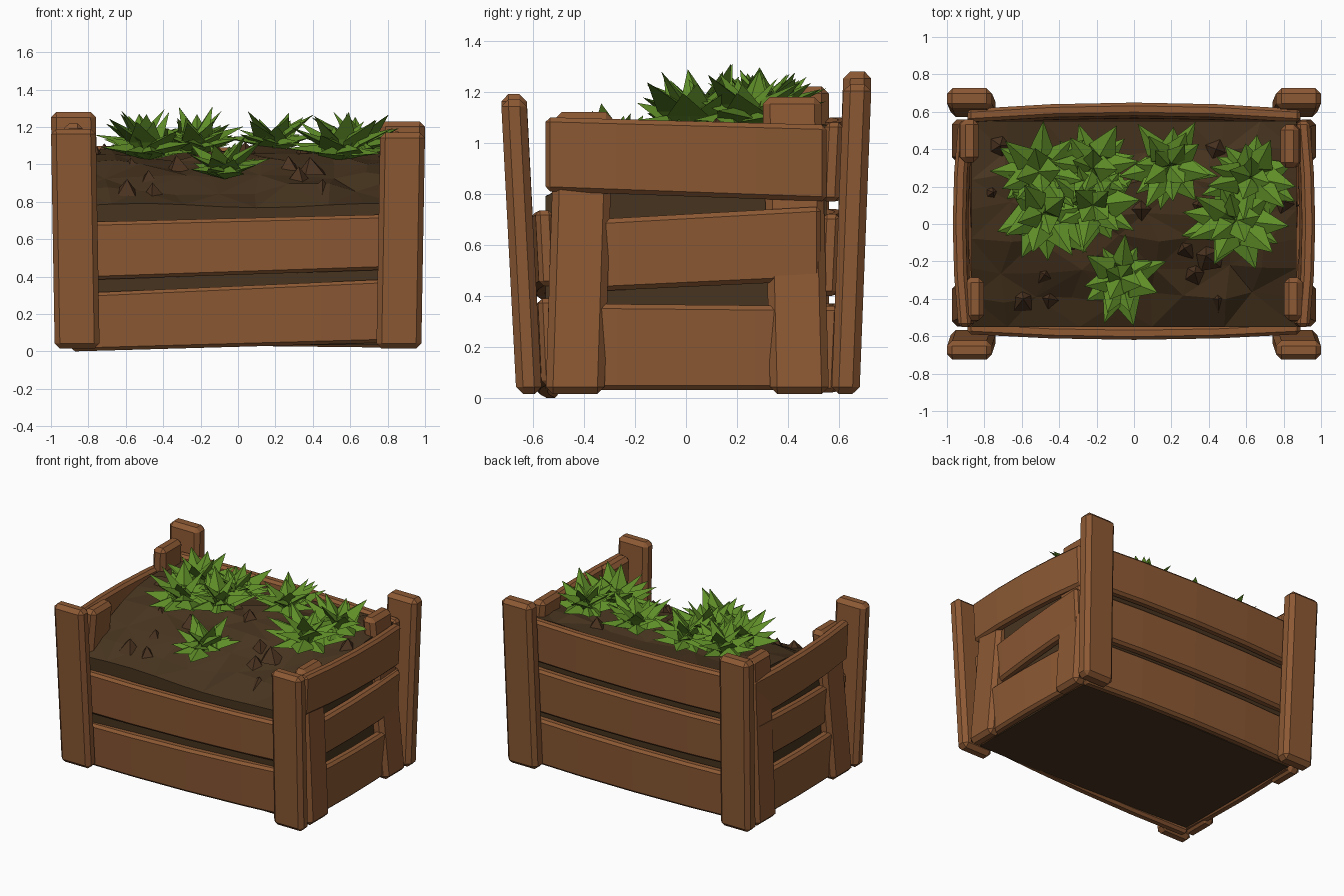
import bpy, bmesh, math, random
from mathutils import Vector

random.seed(7)
cube = bpy.data.objects.get("Cube")
if cube:
    bpy.data.objects.remove(cube, do_unlink=True)


def material(name, color):
    m = bpy.data.materials.new(name)
    m.use_nodes = True
    m.diffuse_color = (*color, 1)
    m.node_tree.nodes["Principled BSDF"].inputs["Base Color"].default_value = (*color, 1)
    return m


WOOD = material("warm brown wood", (0.265, 0.1, 0.034))
SOIL = material("dark soil", (0.063, 0.034, 0.0135))
CLOD = material("reddish soil clods", (0.07, 0.033, 0.0145))
LEAF = material("leaf green", (0.115, 0.27, 0.021))


def finish(name, bm, mat, bevel=0):
    bmesh.ops.recalc_face_normals(bm, faces=bm.faces)
    mesh = bpy.data.meshes.new(name)
    bm.to_mesh(mesh)
    bm.free()
    mesh.materials.append(mat)
    ob = bpy.data.objects.new(name, mesh)
    bpy.context.collection.objects.link(ob)
    if bevel:
        mod = ob.modifiers.new("chamfer", 'BEVEL')
        mod.width = bevel
        mod.segments = 1
        mod.limit_method = 'ANGLE'
        mod.angle_limit = math.radians(50)


def loft(bm, rings):
    """Skin equal rings of points and cap both ends."""
    loops = [[bm.verts.new(p) for p in ring] for ring in rings]
    n = len(loops[0])
    for a, b in zip(loops, loops[1:]):
        for i in range(n):
            bm.faces.new((a[i], a[(i + 1) % n], b[(i + 1) % n], b[i]))
    bm.faces.new(loops[0])
    bm.faces.new(loops[-1])


def post(name, foot, head, wx, wy):
    """Leaning chamfered post between the centres of its two ends."""
    bm = bmesh.new()
    corners = ((-1, -1), (1, -1), (1, 1), (-1, 1))
    loft(bm, [[(c[0] + sx * wx / 2, c[1] + sy * wy / 2, c[2]) for sx, sy in corners]
              for c in (foot, head)])
    finish(name, bm, WOOD, 0.028)


def board(name, side, half, outs, bow, start, end, lean=0.015):
    """Bowed plank; outs, start and end give its outer offset and heights at each end."""
    bm = bmesh.new()
    rings = []
    for i in range(5):
        t = i / 4
        out = outs[0] + (outs[1] - outs[0]) * t + bow * (1 - (2 * t - 1) ** 2)
        low, high = (a + (b - a) * t for a, b in zip(start, end))
        u = half * (2 * t - 1)
        ring = []
        for d, z in ((out - 0.07, low), (out, low), (out + lean, high), (out + lean - 0.07, high)):
            ring.append({"front": (u, -d, z), "back": (u, d, z),
                         "left": (d, u, z), "right": (-d, u, z)}[side])
        rings.append(ring)
    loft(bm, rings)
    finish(name, bm, WOOD, 0.018)


# Corner posts, leaning outwards
for side, s, front_top, back_top in (("right", -1, 1.19, 1.28), ("left", 1, 1.17, 1.23)):
    post(f"front_{side}_post", (s * 0.86, -0.615, 0.015), (s * 0.88, -0.675, front_top), 0.24, 0.1)
    post(f"back_{side}_post", (s * 0.86, 0.625, 0.015), (s * 0.88, 0.672, back_top), 0.24, 0.11)

# Short side posts, leaning inwards
post("right_side_front_post", (-0.925, -0.435, 0.015), (-0.85, -0.4, 1.1), 0.1, 0.23)
post("right_side_back_post", (-0.925, 0.445, 0.015), (-0.88, 0.445, 1.22), 0.1, 0.23)
post("left_side_front_post", (0.925, -0.435, 0.015), (0.85, -0.4, 1.12), 0.1, 0.23)
post("left_side_back_post", (0.925, 0.445, 0.015), (0.83, 0.415, 1.18), 0.1, 0.23)

# Front planks: the top one is missing
board("front_lower_plank", "front", 0.89, (0.565, 0.565), 0.03, (0.0, 0.31), (0.05, 0.39))
board("front_upper_plank", "front", 0.89, (0.575, 0.575), 0.03, (0.38, 0.69), (0.44, 0.735))

# Back planks
board("back_lower_plank", "back", 0.89, (0.585, 0.585), 0.03, (0.04, 0.37), (0.02, 0.36))
board("back_middle_plank", "back", 0.89, (0.59, 0.59), 0.03, (0.43, 0.74), (0.40, 0.72))
board("back_upper_plank", "back", 0.89, (0.60, 0.60), 0.035, (0.79, 1.1), (0.77, 1.08))

# Side planks
for side in ("left", "right"):
    board(f"{side}_lower_plank", side, 0.54, (0.92, 0.92), 0.02, (0.03, 0.37), (0.03, 0.36))
    board(f"{side}_middle_plank", side, 0.53, (0.88, 0.935), 0.02, (0.41, 0.69), (0.46, 0.75))
    board(f"{side}_upper_plank", side, 0.55, (0.925, 0.925), 0.03, (0.81, 1.1), (0.77, 1.07))


def soil_height(x, y):
    t = min(1, max(0, (y + 0.55) / 0.8))
    return 0.78 + 0.28 * math.sin(t * math.pi / 2) + 0.02 * math.sin(5 * x + 1) * math.cos(4 * y)


# Soil: faceted mound sloping down to the open front
bm = bmesh.new()
NX, NY = 9, 7
top = []
for j in range(NY + 1):
    row = []
    for i in range(NX + 1):
        x, y = -0.87 + 1.74 * i / NX, -0.55 + 1.1 * j / NY
        z = soil_height(x, y)
        if 0 < i < NX and 0 < j < NY:
            x += random.uniform(-0.05, 0.05)
            y += random.uniform(-0.04, 0.04)
            z += random.uniform(-0.03, 0.035)
        row.append(bm.verts.new((x, y, z)))
    top.append(row)
for j in range(NY):
    for i in range(NX):
        a, b, c, d = top[j][i], top[j][i + 1], top[j + 1][i + 1], top[j + 1][i]
        for tri in (((a, b, c), (a, c, d)) if (i + j) % 2 else ((a, b, d), (b, c, d))):
            bm.faces.new(tri)
rim = (top[0] + [r[-1] for r in top[1:]] + top[-1][-2::-1] + [r[0] for r in top[-2:0:-1]])
base = [bm.verts.new((v.co.x, v.co.y, 0.035)) for v in rim]
for i in range(len(rim)):
    k = (i + 1) % len(rim)
    bm.faces.new((rim[i], rim[k], base[k], base[i]))
bm.faces.new(base)
finish("soil", bm, SOIL)

# Clods of earth: small crooked pyramids
bm = bmesh.new()
spots = [(-0.56, -0.08), (-0.6, -0.4), (-0.48, -0.27), (-0.45, -0.4), (-0.32, -0.08), (0.28, -0.13),
         (0.32, -0.26), (0.44, -0.4), (0.44, 0.4), (0.04, 0.08), (-0.77, 0.17), (0.4, -0.17),
         (-0.72, 0.42), (0.8, 0.12), (-0.12, 0.15), (0.35, 0.1)]
for x, y in spots:
    r = random.uniform(0.05, 0.09)
    z = soil_height(x, y)
    n = random.choice((4, 5))
    turn = random.random() * 6
    ring = [bm.verts.new((x + r * math.cos(turn + k * math.tau / n),
                          y + r * math.sin(turn + k * math.tau / n), z - 0.03)) for k in range(n)]
    tip = bm.verts.new((x + random.uniform(-0.02, 0.02), y, z + r * 0.75))
    for k in range(n):
        bm.faces.new((ring[k], ring[(k + 1) % n], tip))
    bm.faces.new(ring)
finish("soil_clods", bm, CLOD)


def leaf(bm, root, heading, rise, length, width):
    """Pointed leaf folded along its midrib, with a closed keel underneath."""
    flat = Vector((math.cos(heading), math.sin(heading), 0))
    ahead = flat * math.cos(rise) + Vector((0, 0, math.sin(rise)))
    across = Vector((-flat.y, flat.x, 0))
    up = ahead.cross(across)
    mid = root + ahead * length * 0.42
    r, tip, left, right, rib = (bm.verts.new(p) for p in (
        root, root + ahead * length - up * length * 0.1,
        mid + across * width / 2, mid - across * width / 2, mid + up * width * 0.3))
    for f in ((r, rib, left), (r, right, rib), (left, rib, tip), (rib, right, tip),
              (r, left, right), (left, tip, right)):
        bm.faces.new(f)


# Leafy plants: a spreading ring, a middle ring and an upright crown of broad leaves
plants = [(-0.5, 0.28, 0.29), (-0.48, 0.06, 0.31), (-0.22, 0.3, 0.28), (-0.22, 0.1, 0.29),
          (0.19, 0.31, 0.28), (0.63, 0.25, 0.29), (0.55, 0.02, 0.3), (-0.07, -0.29, 0.27)]
for p, (x, y, size) in enumerate(plants):
    bm = bmesh.new()
    root = Vector((x, y, soil_height(x, y)))
    for count, rise, scale in ((8, 0.36, 0.95), (7, 0.72, 1.0), (4, 1.12, 0.9)):
        turn = random.random() * 6
        for k in range(count):
            leaf(bm, root, turn + k * math.tau / count + random.uniform(-0.25, 0.25),
                 rise + random.uniform(-0.12, 0.15), size * scale * random.uniform(0.78, 1.12),
                 size * random.uniform(0.42, 0.6))
    finish(f"leafy_plant_{p + 1}", bm, LEAF)
